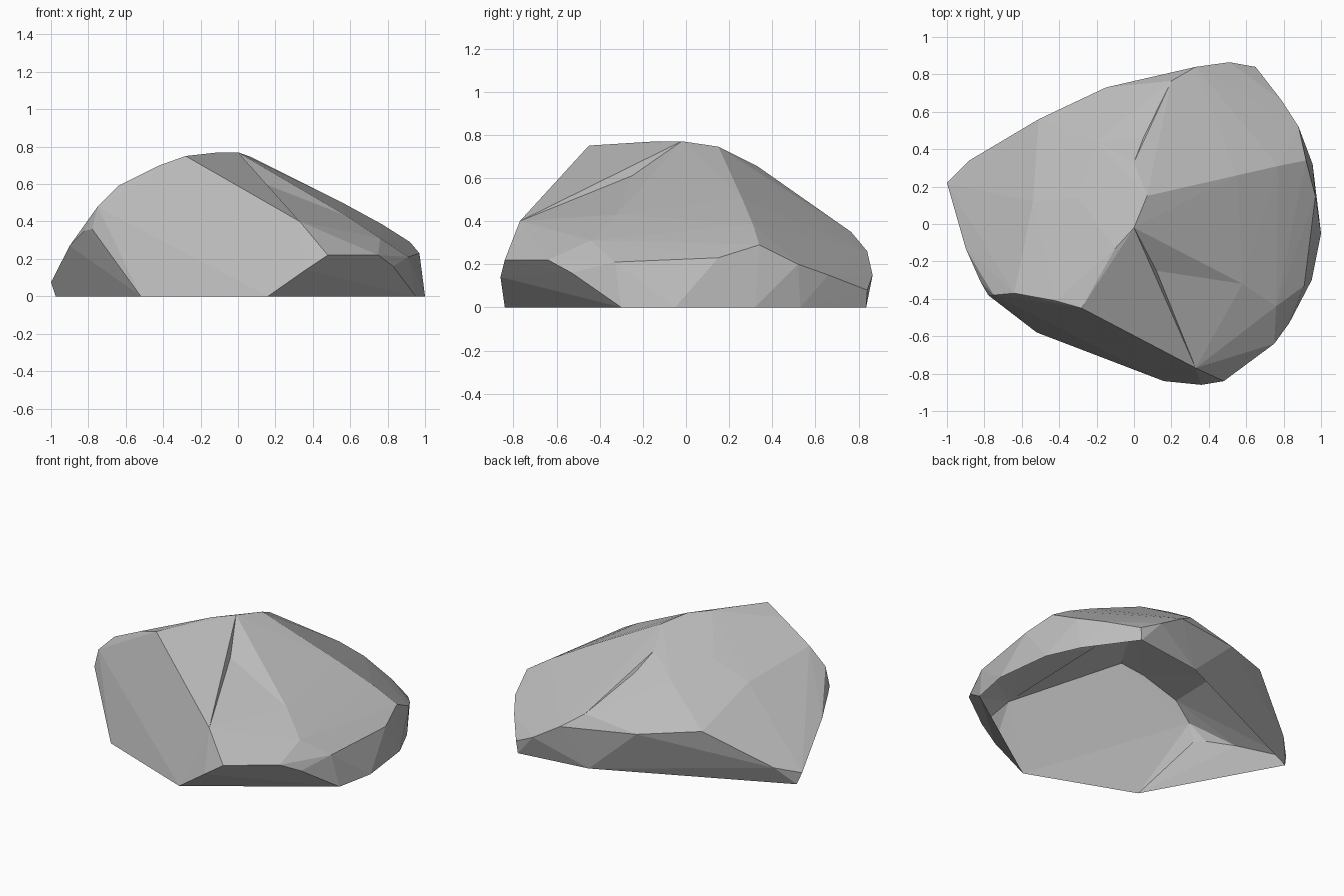
import bpy
import bmesh
from mathutils import Vector
from mathutils.bvhtree import BVHTree

cube = bpy.data.objects.get("Cube")
if cube:
    bpy.data.objects.remove(cube, do_unlink=True)


def make_material(name, colour):
    mat = bpy.data.materials.new(name)
    mat.use_nodes = True
    mat.diffuse_color = colour
    bsdf = mat.node_tree.nodes["Principled BSDF"]
    bsdf.inputs["Base Color"].default_value = colour
    bsdf.inputs["Roughness"].default_value = 0.9
    return mat


def press_dent(bm, point):
    """Split the facet above or below the point and move its centre there."""
    bm.faces.ensure_lookup_table()
    tree = BVHTree.FromBMesh(bm)
    hit = tree.ray_cast(Vector((point[0], point[1], 2)), Vector((0, 0, -1)))
    poked = bmesh.ops.poke(bm, faces=[bm.faces[hit[2]]])
    poked["verts"][0].co = point


def faceted_shell(name, points, dents, mat):
    """Wrap the corner points in a faceted skin that is open underneath."""
    bm = bmesh.new()
    for point in points:
        bm.verts.new(point)
    result = bmesh.ops.convex_hull(bm, input=bm.verts[:])
    inner = {g for key in ("geom_interior", "geom_unused") for g in result[key]
             if isinstance(g, bmesh.types.BMVert)}
    bmesh.ops.delete(bm, geom=list(inner), context="VERTS")
    bmesh.ops.recalc_face_normals(bm, faces=bm.faces[:])
    base = [f for f in bm.faces if all(v.co.z < 0.001 for v in f.verts)]
    bmesh.ops.delete(bm, geom=base, context="FACES")
    for dent in dents:
        press_dent(bm, dent)
    mesh = bpy.data.meshes.new(name)
    bm.to_mesh(mesh)
    bm.free()
    mesh.materials.append(mat)
    obj = bpy.data.objects.new(name, mesh)
    bpy.context.collection.objects.link(obj)
    return obj


# outline where the rock meets the ground
ground_rim = [(x, y, 0) for x, y in (
    (-0.52, -0.58), (-0.3, -0.66), (0.16, -0.84), (0.95, -0.3), (1, -0.05),
    (0.955, 0.32), (0.86, 0.53), (0.64, 0.835), (0.17, 0.77),
    (-0.975, 0.24))]

# widest corners around the sides, overhanging the rim in places
side_corners = [
    (0.36, -0.86, 0.14), (0.48, -0.84, 0.22), (0.75, -0.64, 0.22),
    (0.83, -0.53, 0.16), (0.91, -0.33, 0.21), (0.97, 0.15, 0.23),
    (0.92, 0.34, 0.29), (0.88, 0.52, 0.2), (0.79, 0.66, 0.15),
    (0.65, 0.84, 0.08), (0.51, 0.865, 0.15), (0.33, 0.84, 0.26),
    (0.2, 0.765, 0.35), (-0.15, 0.73, 0.295), (-0.51, 0.56, 0.345),
    (-0.88, 0.34, 0.12), (-1, 0.22, 0.075), (-0.9, -0.13, 0.27),
    (-0.82, -0.31, 0.35), (-0.78, -0.38, 0.36)]

# ridges and crown
crown_corners = [
    (-0.75, -0.38, 0.48), (-0.64, -0.37, 0.59), (-0.42, -0.41, 0.7),
    (-0.28, -0.45, 0.75), (0.33, -0.77, 0.4), (0.58, -0.32, 0.43),
    (0.76, -0.44, 0.31), (0.55, 0.26, 0.505), (0.77, 0.31, 0.385),
    (0.07, 0.15, 0.745), (0, -0.02, 0.77), (-0.1, -0.13, 0.77),
    (-0.3, 0.14, 0.61), (0, 0.33, 0.655), (-0.2, 0.44, 0.55),
    (-0.54, 0.12, 0.51)]

# shallow hollows on the right slope and behind the crown
hollows = [(0.12, -0.25, 0.61), (0.05, 0.46, 0.545)]

stone = make_material("stone grey", (0.5, 0.5, 0.5, 1))
faceted_shell("rock_shell", ground_rim + side_corners + crown_corners,
              hollows, stone)
